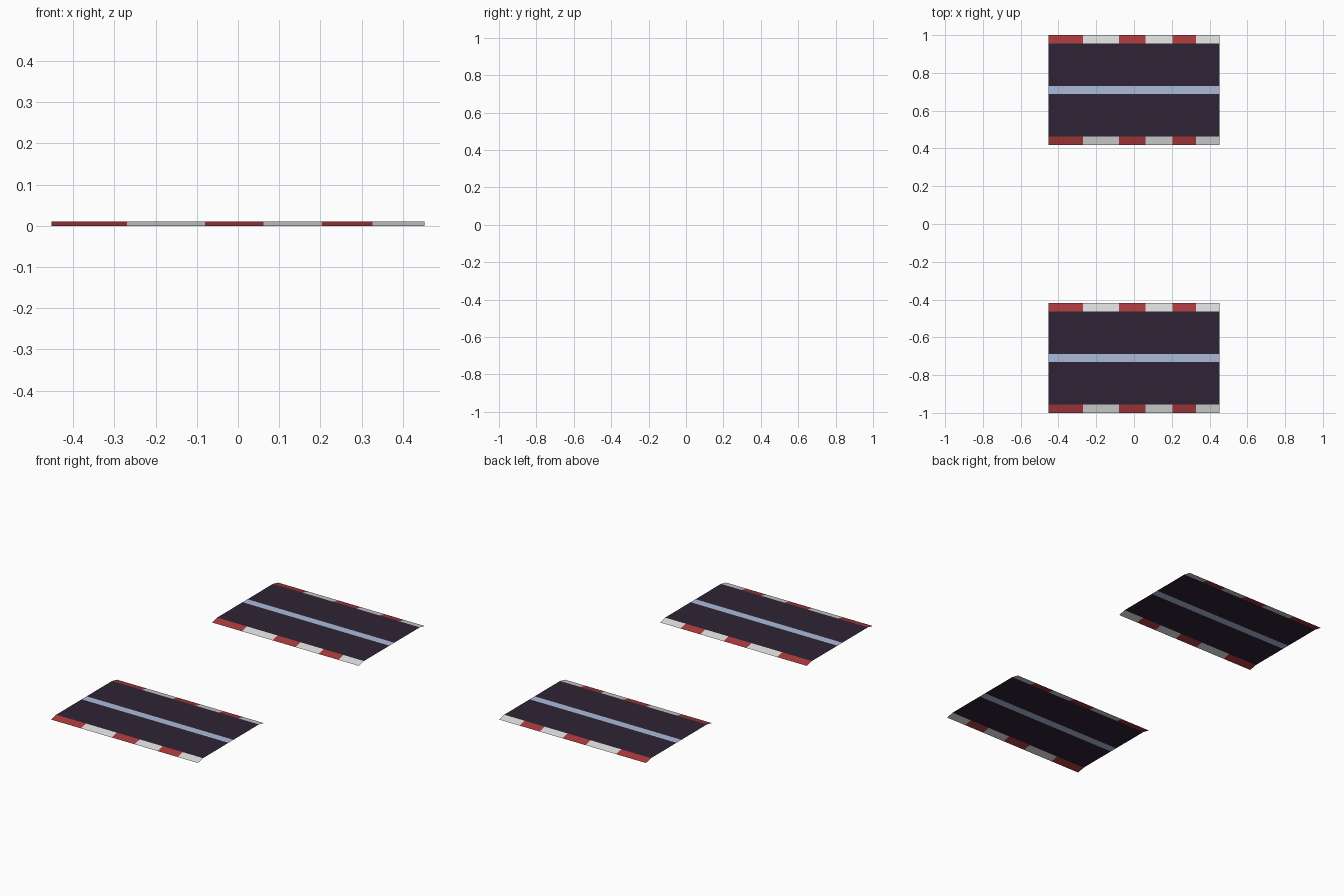
import bpy, bmesh

if "Cube" in bpy.data.objects:
    bpy.data.objects.remove(bpy.data.objects["Cube"])


def material(name, rgb):
    m = bpy.data.materials.new(name)
    m.diffuse_color = (*rgb, 1)
    m.use_nodes = True
    m.node_tree.nodes["Principled BSDF"].inputs["Base Color"].default_value = m.diffuse_color
    return m


asphalt = material("dark_asphalt", (0.028, 0.017, 0.037))
paint = material("pale_blue_paint", (0.41, 0.49, 0.71))
red = material("kerb_red", (0.40, 0.042, 0.045))
white = material("kerb_white", (0.72, 0.72, 0.72))

XS = [-0.453, -0.269, -0.080, 0.062, 0.204, 0.327, 0.453]   # kerb block joints
KERB, HALF, STRIPE, TOP = 0.246, 0.291, 0.022, 0.01


def sheet(name, strips, cy, xs, mats):
    """Open sheet; strips are (y0, z0, y1, z1), blocks alternate through mats."""
    bm = bmesh.new()
    for y0, z0, y1, z1 in strips:
        for i, (x0, x1) in enumerate(zip(xs, xs[1:])):
            f = bm.faces.new([bm.verts.new(p) for p in (
                (x0, y0, z0), (x1, y0, z0), (x1, y1, z1), (x0, y1, z1))])
            f.material_index = i % len(mats)
    bmesh.ops.remove_doubles(bm, verts=bm.verts, dist=1e-5)
    me = bpy.data.meshes.new(name)
    bm.to_mesh(me)
    bm.free()
    for m in mats:
        me.materials.append(m)
    ob = bpy.data.objects.new(name, me)
    ob.location.y = cy
    bpy.context.collection.objects.link(ob)


for side, cy in (("front", -0.709), ("back", 0.709)):
    ends = [XS[0], XS[-1]]
    # two dark lanes with the centre line between them
    sheet(side + "_road_lanes", [(-KERB, TOP, -STRIPE, TOP), (STRIPE, TOP, KERB, TOP)],
          cy, ends, [asphalt])
    sheet(side + "_centre_line", [(-STRIPE, TOP, STRIPE, TOP)], cy, ends, [paint])
    # sloped red and white kerbs falling to the ground on both edges
    sheet(side + "_kerbs", [(-HALF, 0, -KERB, TOP), (KERB, TOP, HALF, 0)],
          cy, XS, [red, white])
